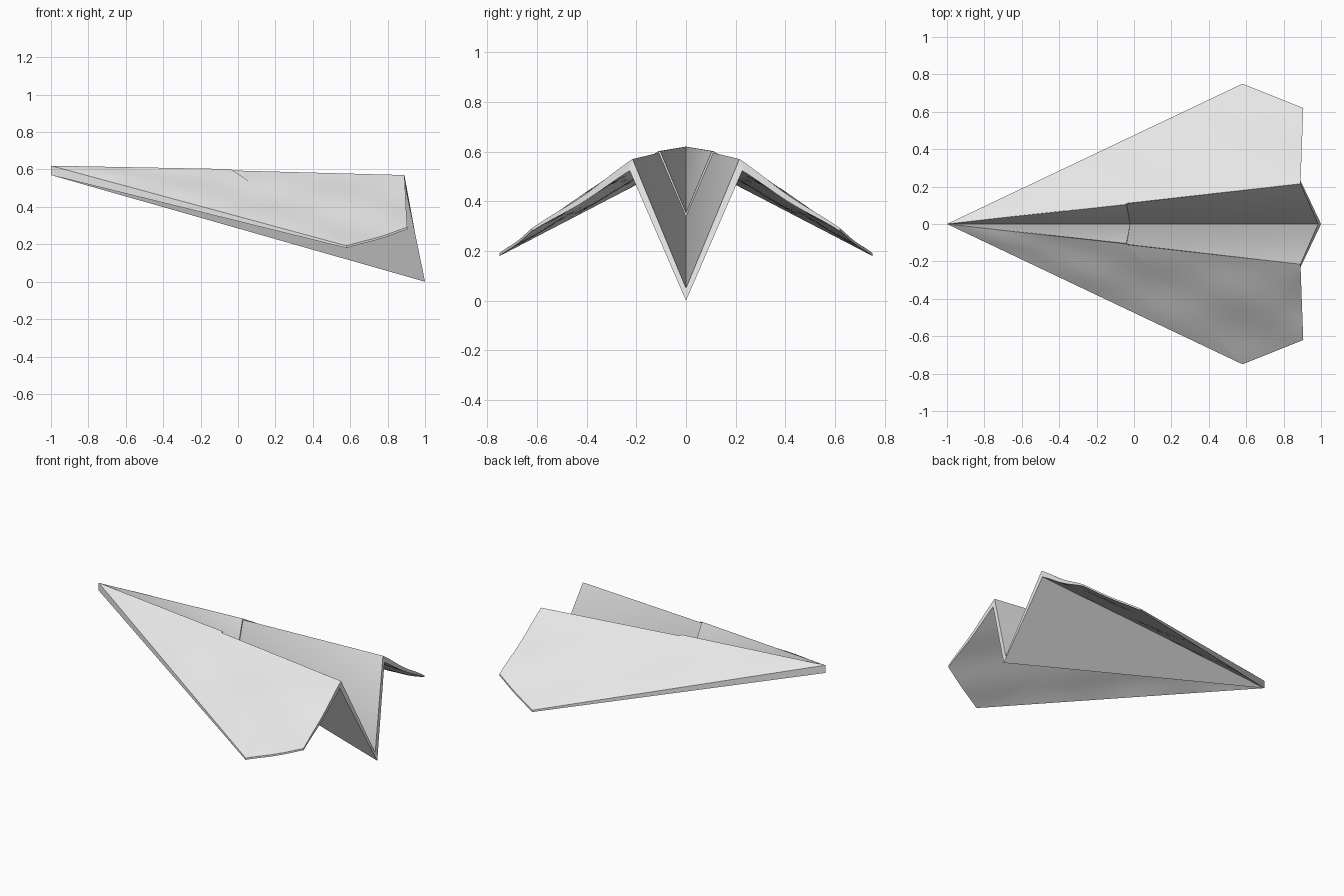
import bpy
import bmesh
import math
from mathutils import Vector

cube = bpy.data.objects.get("Cube")
if cube:
    bpy.data.objects.remove(cube, do_unlink=True)

paper = bpy.data.materials.new("white paper")
paper.use_nodes = True
WHITE = (0.8, 0.8, 0.8, 1)
paper.diffuse_color = WHITE
shader = paper.node_tree.nodes["Principled BSDF"]
shader.inputs["Base Color"].default_value = WHITE
shader.inputs["Roughness"].default_value = 0.8


def wrinkle(p):
    """Soft waves in the paper, fading out at the fold and the leading edge."""
    fold, lead = 0.115 * (p.x + 1), 0.475 * (p.x + 1)
    if not fold < p.y < lead:
        return 0
    t = (p.y - fold) / (lead - fold)
    fade = 4 * t * (1 - t)
    wave = math.sin(7 * p.x + 11 * p.y) + math.sin(15 * p.y - 9 * p.x + 1)
    return 0.005 * fade * wave


def sheet(name, top, bottom, wavy=False):
    """Solid sheet between two matching outlines, mirrored across y."""
    bm = bmesh.new()
    a = [bm.verts.new(p) for p in top]
    b = [bm.verts.new(p) for p in bottom]
    bm.faces.new(a)
    bm.faces.new(b[::-1])
    n = len(a)
    for i in range(n):
        j = (i + 1) % n
        bm.faces.new((a[j], a[i], b[i], b[j]))
    bmesh.ops.recalc_face_normals(bm, faces=bm.faces)
    if wavy:
        bmesh.ops.triangulate(bm, faces=bm.faces)
        bmesh.ops.subdivide_edges(bm, edges=bm.edges, cuts=13, use_grid_fill=True)
        for v in bm.verts:
            v.co.z += wrinkle(v.co)
    mesh = bpy.data.meshes.new(name)
    bm.to_mesh(mesh)
    bm.free()
    mesh.materials.append(paper)
    obj = bpy.data.objects.new(name, mesh)
    bpy.context.collection.objects.link(obj)
    mirror = obj.modifiers.new("Mirror", "MIRROR")
    mirror.use_axis = (False, True, False)
    mirror.use_mirror_merge = False
    bpy.ops.object.select_all(action="DESELECT")
    obj.select_set(True)
    bpy.context.view_layer.objects.active = obj
    bpy.ops.object.shade_smooth_by_angle(angle=math.radians(25))
    return obj


def shifted(points, offsets):
    return [Vector(p) + Vector(o) for p, o in zip(points, offsets)]


def down(points, depths):
    return shifted(points, [(0, 0, -d) for d in depths])


# Corner points of one half
nose = (-1, 0, 0.62)
crease = (-0.04, 0.11, 0.595)
fold = (0.89, 0.215, 0.57)
rear = (0.905, 0.62, 0.285)
tip = (0.58, 0.75, 0.192)

# Rear part of the wing, a single layer
aft = [crease, fold, rear, tip]
sheet("rear_wing_panels", aft, down(aft, (0.04, 0.04, 0.012, 0.012)), wavy=True)

# Front part of the wing, thickened by the folded layer
fore = [nose, crease, tip]
sheet("front_wing_panels", shifted(fore, [(0, 0, 0), (0, 0, 0.007), (0, 0, 0)]),
      down(fore, (0.05, 0.04, 0.012)), wavy=True)

# V-shaped body below the wings
sheet("body_sides", [nose, fold, (0.985, 0, 0.05)],
      [(-1, 0, 0.57), (0.89, 0.232, 0.535), (1, 0, 0)])

# Folded layer lining the front of the body
lining = [nose, crease, (-0.02, 0, 0.338)]
sheet("body_lining", shifted(lining, [(0, 0, 0), (0, -0.006, 0.007), (0, 0, 0.015)]),
      shifted(lining, [(0, 0, -0.01), (0, 0.004, 0), (0, 0, -0.01)]))
